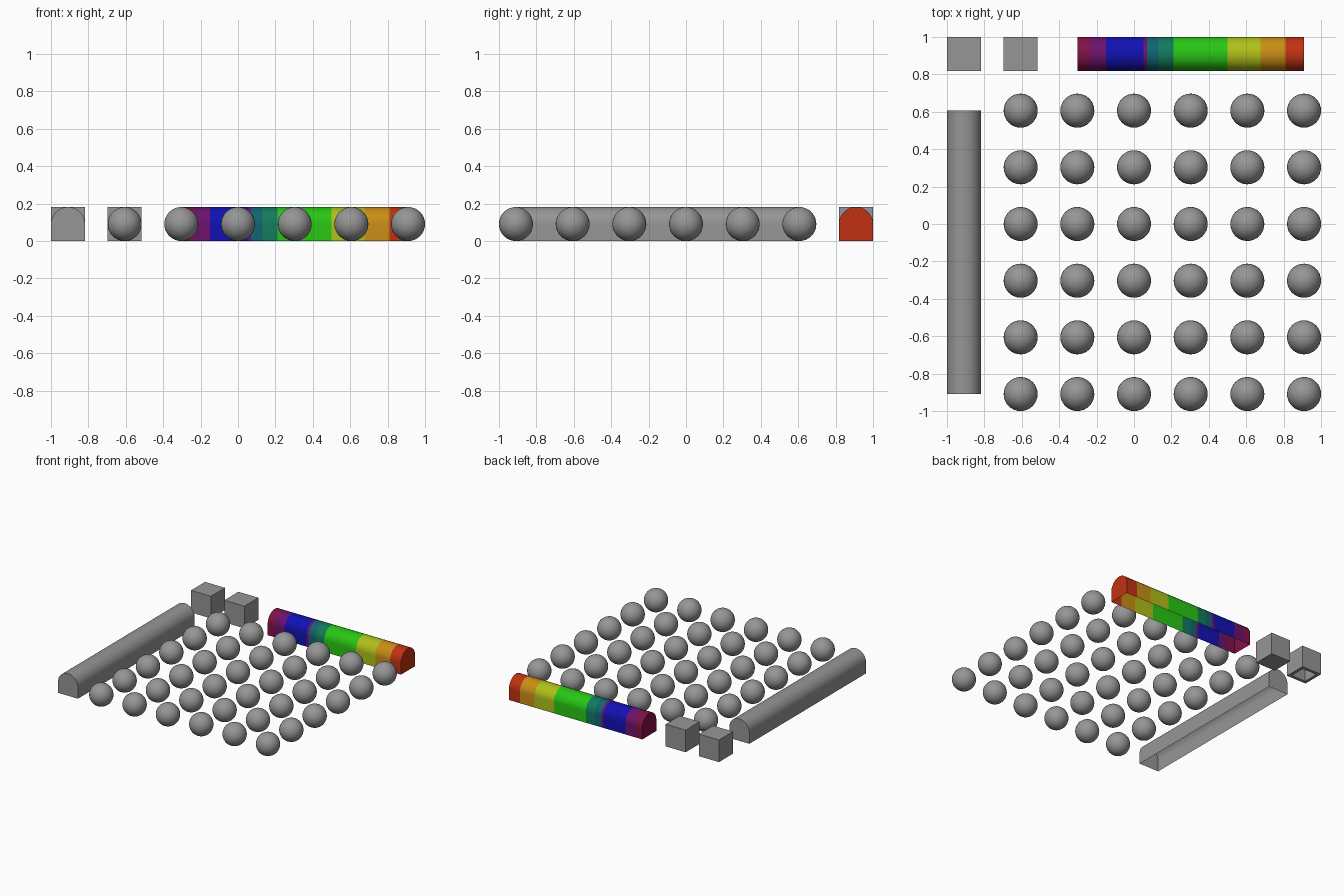
import bpy, bmesh, math

if "Cube" in bpy.data.objects:
    bpy.data.objects.remove(bpy.data.objects["Cube"])

R = 1 / 11            # half width of every piece
P = 10 / 33           # grid pitch
EDGE = -10 / 11       # centre line of the outer row


def material(name, rgb):
    lin = [((c / 255 + 0.055) / 1.055) ** 2.4 if c > 10 else c / 3295 for c in rgb]
    m = bpy.data.materials.new(name)
    m.diffuse_color = (*lin, 1)
    m.use_nodes = True
    m.node_tree.nodes["Principled BSDF"].inputs["Base Color"].default_value = m.diffuse_color
    return m


GREY = material("grey", (150, 150, 150))
CRIMSON = material("crimson", (128, 17, 70))
PURPLE = material("purple", (108, 18, 108))
BLUE = material("blue", (17, 17, 180))
TEAL = material("teal", (17, 100, 116))
SEA = material("sea_green", (17, 124, 92))
GREEN = material("green", (40, 198, 20))
YELLOW = material("yellow", (175, 192, 24))
ORANGE = material("orange", (200, 142, 22))
RED = material("red", (192, 50, 18))


def finish(name, bm, mats, loc=(0, 0, 0), smooth=False):
    me = bpy.data.meshes.new(name)
    bm.to_mesh(me)
    bm.free()
    for m in mats:
        me.materials.append(m)
    ob = bpy.data.objects.new(name, me)
    ob.location = loc
    bpy.context.collection.objects.link(ob)
    if smooth:
        bpy.context.view_layer.objects.active = ob
        ob.select_set(True)
        bpy.ops.object.shade_smooth_by_angle(angle=math.radians(35))
        ob.select_set(False)
    return ob


def arched_bar(name, stops, mats, loc, turn=0.0):
    """Round-topped shell along x, open below, one material per section."""
    n = 24
    prof = [(-R, 0)] + [(-R * math.cos(math.pi * i / n), R + R * math.sin(math.pi * i / n))
                        for i in range(n + 1)] + [(R, 0)]
    bm = bmesh.new()
    rings = [[bm.verts.new((x, y, z)) for y, z in prof] for x in stops]
    used = list(dict.fromkeys(mats))
    for k, (a, b) in enumerate(zip(rings, rings[1:])):
        for i in range(len(prof) - 1):
            f = bm.faces.new((a[i], b[i], b[i + 1], a[i + 1]))
            f.material_index = used.index(mats[k])
    bm.faces.new(rings[0][::1]).material_index = used.index(mats[0])
    bm.faces.new(rings[-1][::-1]).material_index = used.index(mats[-1])
    bmesh.ops.recalc_face_normals(bm, faces=bm.faces[:])
    # make sure the crown points up
    top = max(bm.faces, key=lambda f: f.calc_center_median().z)
    if top.normal.z < 0:
        bmesh.ops.reverse_faces(bm, faces=bm.faces[:])
    ob = finish(name, bm, used, loc, smooth=True)
    ob.rotation_euler.z = turn


# grid of balls
for i in range(6):
    for j in range(6):
        bm = bmesh.new()
        bmesh.ops.create_uvsphere(bm, u_segments=32, v_segments=16, radius=R)
        finish(f"ball_{i}_{j}", bm, [GREY], (EDGE + P * (i + 1), EDGE + P * j, R), smooth=True)

# long grey bar on the left
arched_bar("side_bar", [0, 5 * P], [GREY], (EDGE, EDGE, 0), math.pi / 2)

# striped bar at the back
arched_bar("striped_bar",
           [-P, -.235, -.15, .05, .07, .13, .21, .50, .675, .81, -EDGE],
           [CRIMSON, PURPLE, BLUE, PURPLE, TEAL, SEA, GREEN, YELLOW, ORANGE, RED],
           (0, -EDGE, 0))

# plain cube
bm = bmesh.new()
bmesh.ops.create_cube(bm, size=2 * R)
finish("plain_cube", bm, [GREY], (EDGE + P, -EDGE, R))

# three-layer corner cube with a square recess underneath
bm = bmesh.new()
bmesh.ops.create_cube(bm, size=2 * R)
for z in (-R / 3, R / 3):
    bmesh.ops.bisect_plane(bm, geom=bm.verts[:] + bm.edges[:] + bm.faces[:],
                           plane_co=(0, 0, z), plane_no=(0, 0, 1))
base = [f for f in bm.faces if f.normal.z < -0.9]
bmesh.ops.inset_region(bm, faces=base, thickness=R * 0.4)
hole = bmesh.ops.extrude_face_region(bm, geom=base)
bmesh.ops.delete(bm, geom=base, context='FACES_ONLY')
bmesh.ops.translate(bm, vec=(0, 0, R * 4 / 3),
                    verts=[g for g in hole["geom"] if isinstance(g, bmesh.types.BMVert)])
bmesh.ops.recalc_face_normals(bm, faces=bm.faces[:])
finish("layered_cube", bm, [GREY], (EDGE, -EDGE, R))
